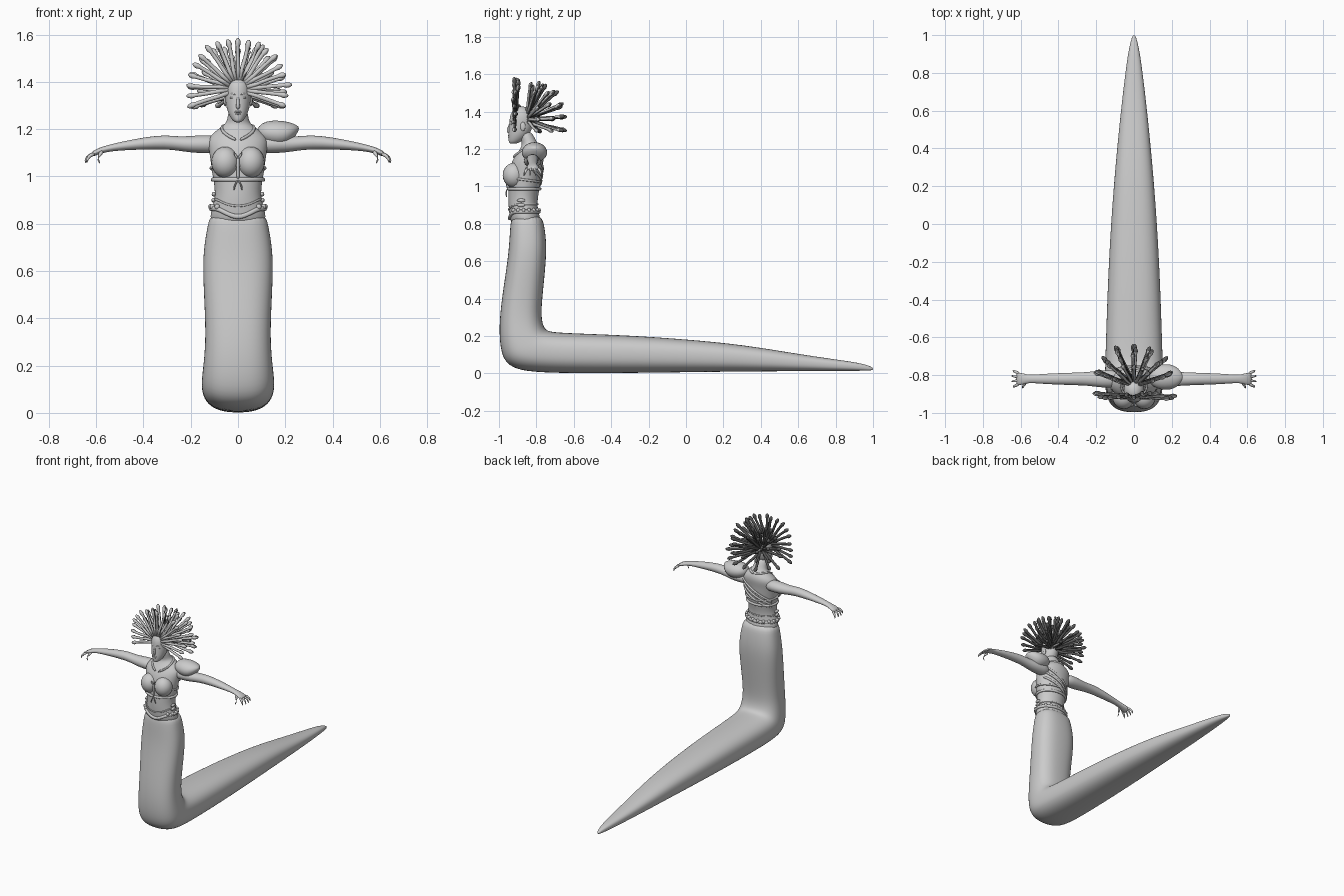
import bpy, bmesh, math, random
from mathutils import Vector

random.seed(4)
cube = bpy.data.objects.get("Cube")
if cube:
    bpy.data.objects.remove(cube)


def material(name, value):
    mat = bpy.data.materials.new(name)
    mat.use_nodes = True
    color = (value, value, value, 1)
    mat.diffuse_color = color
    mat.node_tree.nodes["Principled BSDF"].inputs["Base Color"].default_value = color
    return mat


grey = material("stone grey", 0.6)
dark = material("dark scale grey", 0.1)


def spow(value, power):
    return math.copysign(abs(value) ** power, value)


def finish(name, bm, subdiv=0, mats=(grey,)):
    for f in bm.faces:
        f.smooth = True
    bmesh.ops.recalc_face_normals(bm, faces=bm.faces)
    if len(mats) > 1:
        # Pale bellies face the front, dark scales cover the rest
        for f in bm.faces:
            f.normal_update()
            f.material_index = 0 if f.normal.y < -.35 else 1
    mesh = bpy.data.meshes.new(name)
    bm.to_mesh(mesh)
    bm.free()
    for mat in mats:
        mesh.materials.append(mat)
    ob = bpy.data.objects.new(name, mesh)
    bpy.context.collection.objects.link(ob)
    if subdiv:
        mod = ob.modifiers.new("smooth", "SUBSURF")
        mod.levels = mod.render_levels = subdiv


def add_loft(bm, rings, sides, power=1.0, closed=False):
    """Skin elliptical rings given as (centre, half axis, half axis)."""
    loops = []
    for c, u, v in rings:
        angles = [math.tau * i / sides for i in range(sides)]
        loops.append([bm.verts.new(Vector(c) + Vector(u) * spow(math.cos(a), power)
                                   + Vector(v) * spow(math.sin(a), power)) for a in angles])
    pairs = list(zip(loops, loops[1:]))
    if closed:
        pairs.append((loops[-1], loops[0]))
    else:
        bm.faces.new(loops[0])
        bm.faces.new(loops[-1])
    for a, b in pairs:
        for i in range(sides):
            j = (i + 1) % sides
            bm.faces.new((a[i], a[j], b[j], b[i]))


def loft(name, rings, sides=24, subdiv=1, **kw):
    bm = bmesh.new()
    add_loft(bm, rings, sides, **kw)
    finish(name, bm, subdiv)


def tube_rings(points, radii):
    pts = [Vector(p) for p in points]
    rings = []
    for i, p in enumerate(pts):
        t = (pts[min(i + 1, len(pts) - 1)] - pts[max(i - 1, 0)]).normalized()
        side = t.cross(Vector((0, 0, 1)) if abs(t.z) < 0.9 else Vector((0, 1, 0))).normalized()
        rings.append((p, side * radii[i], side.cross(t) * radii[i]))
    return rings


def ellipsoid(name, centre, radii):
    bm = bmesh.new()
    bmesh.ops.create_uvsphere(bm, u_segments=20, v_segments=12, radius=1)
    bmesh.ops.scale(bm, vec=radii, verts=bm.verts)
    bmesh.ops.translate(bm, vec=centre, verts=bm.verts)
    finish(name, bm)


def stacked(table):
    return [((0, (f + b) / 2, z), (w, 0, 0), (0, (b - f) / 2, 0)) for z, f, b, w in table]


# Serpent lower body: (outer y, outer z, inner y, inner z, half width)
TAIL = [(-.93, .85, -.775, .85, .115), (-.94, .80, -.758, .80, .128), (-.945, .7, -.745, .7, .146),
        (-.955, .6, -.748, .6, .15), (-.978, .45, -.763, .45, .142), (-.995, .32, -.775, .32, .138),
        (-1, .2, -.765, .26, .144), (-.985, .08, -.75, .235, .152), (-.93, .028, -.73, .225, .155),
        (-.83, .006, -.69, .22, .154), (-.6, 0, -.6, .215, .149), (-.3, .002, -.3, .204, .139),
        (0, .006, 0, .183, .123), (.3, .01, .3, .155, .1), (.6, .012, .6, .104, .07),
        (.8, .013, .8, .075, .046), (.92, .014, .92, .058, .029), (.985, .015, .985, .04, .013),
        (1, .02, 1, .028, .005)]
loft("serpent_tail", [((0, (a + c) / 2, (b + d) / 2), (w, 0, 0), (0, (c - a) / 2, (d - b) / 2))
                      for a, b, c, d, w in TAIL], power=0.8, subdiv=2)

# Torso with neck: (z, front y, back y, half width)
TORSO = [(.78, -.935, -.765, .12), (.85, -.945, -.785, .118), (.90, -.95, -.795, .1),
         (.95, -.95, -.79, .098), (1.0, -.948, -.78, .108), (1.06, -.948, -.77, .116),
         (1.12, -.937, -.765, .125), (1.16, -.918, -.757, .128), (1.19, -.895, -.76, .1),
         (1.215, -.878, -.775, .062), (1.235, -.878, -.80, .044), (1.3, -.9, -.825, .04)]
loft("torso", stacked(TORSO), subdiv=2)

# Head
loft("head", stacked([(1.228, -.943, -.905, .012), (1.24, -.949, -.88, .027), (1.27, -.95, -.845, .043),
                      (1.30, -.948, -.825, .051), (1.34, -.945, -.815, .056), (1.38, -.942, -.815, .055),
                      (1.41, -.925, -.835, .043), (1.428, -.9, -.86, .015)]), subdiv=2)
loft("nose", tube_rings([(0, -.938, 1.345), (0, -.947, 1.315), (0, -.953, 1.293), (0, -.942, 1.285)],
                        [.005, .007, .01, .006]), sides=8)
for z, w in ((1.273, .016), (1.265, .013)):
    ellipsoid("lip", (0, -.946, z), (w, .006, .0045))
for s, side in ((1, "left"), (-1, "right")):
    ellipsoid(side + "_eye", (s * .023, -.932, 1.333), (.011, .007, .005))
    loft(side + "_brow", tube_rings([(s * .008, -.942, 1.345), (s * .025, -.936, 1.352),
                                     (s * .042, -.915, 1.346)], [.003, .005, .003]), sides=8)
    ellipsoid(side + "_ear", (s * .054, -.872, 1.32), (.007, .014, .024))

# Crown of small serpents: an upright fan at the hairline, then columns behind it
fan_hub, back_hub = Vector((0, -.915, 1.37)), Vector((0, -.86, 1.355))
crown = []
for i in range(19):
    p = math.radians(-20 + 220 * i / 18)
    crown.append((fan_hub, Vector((math.cos(p), random.uniform(-.05, .12), math.sin(p)))))
for az in (0, 25, -25, 48, -48, 70, -70):
    for el in (-14, 3, 21, 40, 59):
        a, e = math.radians(az + random.uniform(-3, 3)), math.radians(el + random.uniform(-3, 3))
        crown.append((back_hub, Vector((math.sin(a) * math.cos(e), math.cos(a) * math.cos(e), math.sin(e)))))
bm = bmesh.new()
for hub, d in crown:
    d.normalize()
    length = random.uniform(.212, .23) if hub is fan_hub else random.uniform(.22, .24)
    sway = d.orthogonal().normalized() * random.uniform(-.005, .005)
    steps = (.18, .4, .65, .84, .9, .96, 1)
    pts = [hub + d * length * t + sway * math.sin(t * 6) for t in steps]
    add_loft(bm, tube_rings(pts, [.01, .009, .0085, .0085, .0125, .01, .004]), 10)
finish("serpent_hair", bm, mats=(grey, dark))

# Arms and clawed hands: (x, z, half depth, half height)
ARM = [(.07, 1.135, .04, .036), (.13, 1.137, .05, .04), (.2, 1.136, .043, .036), (.25, 1.139, .036, .03),
       (.31, 1.146, .034, .031), (.4, 1.14, .031, .026), (.5, 1.128, .026, .018), (.555, 1.118, .02, .014),
       (.59, 1.107, .031, .014), (.612, 1.097, .034, .012), (.624, 1.09, .03, .008)]
for s, side in ((1, "left"), (-1, "right")):
    loft(side + "_arm", [((s * x, -.82, z), (0, h, 0), (0, 0, v)) for x, z, h, v in ARM], sides=16)
    for k in range(4):
        y = -.846 + k * .018
        spread = (k - 1.5) * .006
        reach = .006 if k in (1, 2) else 0
        loft(side + "_finger", tube_rings(
            [(s * .606, y, 1.096), (s * (.626 + reach), y + spread, 1.09),
             (s * (.638 + reach), y + spread * 1.6, 1.074), (s * (.64 + reach), y + spread * 2, 1.056)],
            [.009, .0085, .007, .002]), sides=8)
    loft(side + "_thumb", tube_rings([(s * .572, -.838, 1.108), (s * .588, -.858, 1.09),
                                      (s * .594, -.868, 1.072), (s * .582, -.866, 1.052)],
                                     [.01, .009, .007, .002]), sides=8)
    ellipsoid(side + "_breast_cup", (s * .054, -.92, 1.06), (.059, .06, .066))


def skin(angle, z, lift=0.0):
    """Point on the torso, with angle 0 at the front and positive toward +x."""
    for low, high in zip(TORSO, TORSO[1:]):
        if z <= high[0]:
            break
    t = (z - low[0]) / (high[0] - low[0])
    f, b, w = [p + (q - p) * t for p, q in zip(low[1:], high[1:])]
    return Vector(((w + lift) * math.sin(angle), (f + b) / 2 - ((b - f) / 2 + lift) * math.cos(angle), z))


def band(name, path, height, thick=.006, closed=False):
    rings = []
    for a, z in path:
        out = Vector((math.sin(a), -math.cos(a), 0))
        rings.append((skin(a, z, .002), out * thick, (0, 0, height)))
    loft(name, rings, sides=8, power=.7, closed=closed)


def belt(name, height_rule, height, thick=.006):
    angles = [math.tau * i / 48 for i in range(48)]
    band(name, [(a, height_rule(a)) for a in angles], height, thick, True)


# Belts: under the bust, at the waist, and a pointed hip edge
belt("bust_belt", lambda a: .987, .009, .008)
belt("back_band", lambda a: 1.035 + .012 * math.cos(a), .007)
belt("waist_belt", lambda a: .905 - .03 * max(0, math.cos(a)) ** 3, .005, .004)
belt("hip_belt", lambda a: .865 - .035 * max(0, math.cos(a)) ** 6, .011, .009)
for i in range(18):
    a = math.tau * (i + .5) / 18
    if math.cos(a) < .8:
        ellipsoid("hip_bead", skin(a, .872, .005), (.011, .01, .012))
for s in (1, -1):
    for z in (.9, .925):
        ellipsoid("side_buckle", skin(s * 1.45, z, .004), (.009, .022, .01))

# Diagonal straps across the back, and the collar
for k in range(3):
    path = [(2.0 + 2.3 * t, 1.165 - .04 * k - (.15 - .015 * k) * t) for t in [i / 14 for i in range(15)]]
    band("back_strap", path, .009)
for s in (1, -1):
    band("collar", [(s * .05, 1.155), (s * .3, 1.168), (s * .65, 1.187), (s * 1.1, 1.205),
                    (s * 1.8, 1.215), (s * 2.5, 1.215), (s * 3.14, 1.21)], .008, .008)
    loft("cup_tie", tube_rings([(0, -.955, 1.075), (s * .012, -.962, 1.09), (s * .016, -.964, 1.105)],
                               [.006, .006, .003]), sides=8)
    loft("hanging_tie", tube_rings([(0, -.958, .985), (s * .014, -.963, .965), (s * .018, -.959, .94)],
                                   [.007, .005, .003]), sides=8)
loft("front_lacing", tube_rings([(0, -.952, 1.09), (0, -.957, 1.06), (0, -.955, 1.02), (0, -.955, .985)],
                                [.005, .008, .006, .008]), sides=8)

# Shoulder guard on the left shoulder
GUARD = [(.078, 1.187, .02, .012), (.1, 1.187, .052, .04), (.14, 1.184, .068, .055), (.19, 1.18, .07, .056),
         (.225, 1.188, .055, .04), (.246, 1.197, .033, .022), (.258, 1.203, .01, .006)]
loft("shoulder_guard", [((x, -.81, z), (0, h, 0), (0, 0, v)) for x, z, h, v in GUARD], sides=20)
